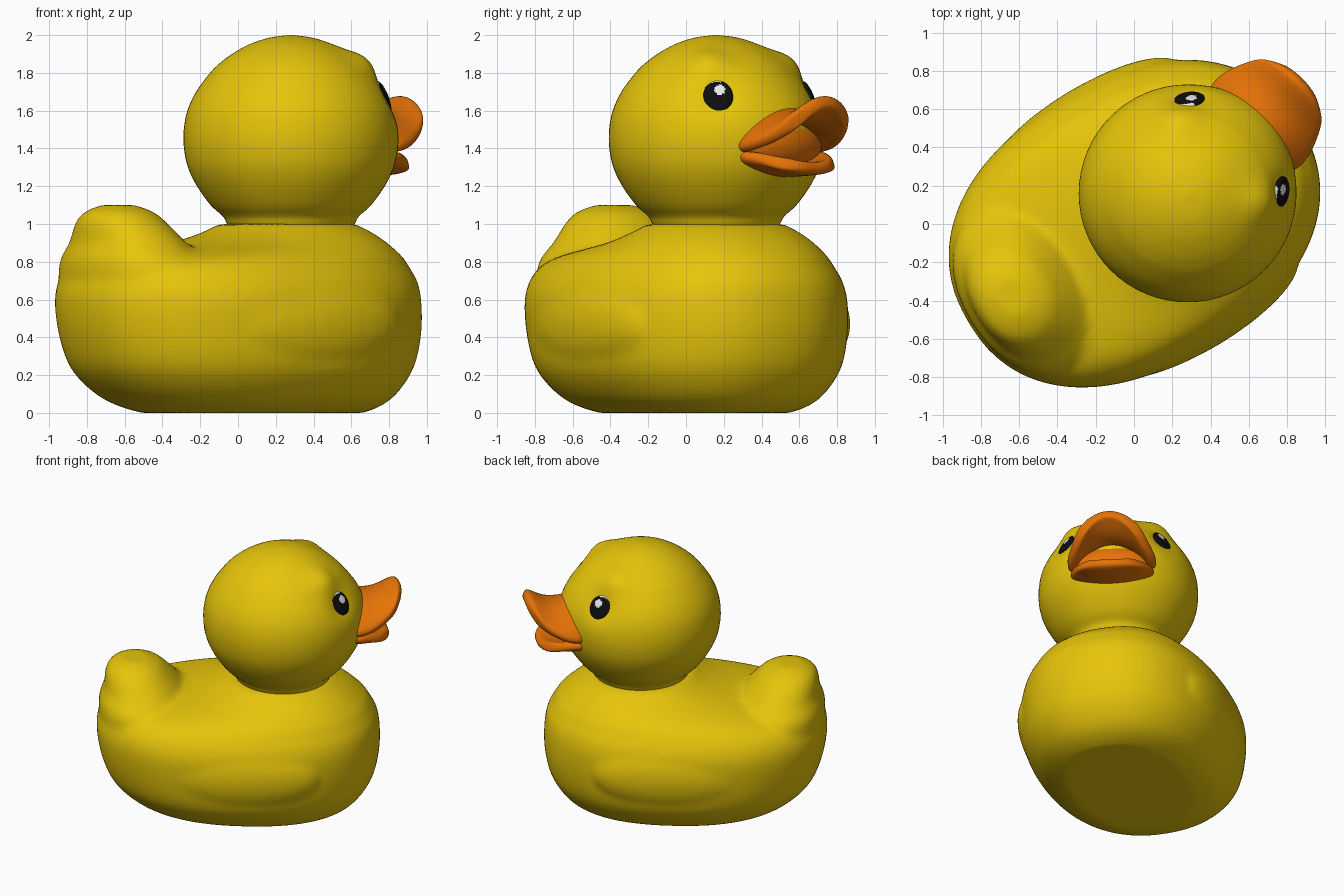
import bpy, bmesh, math
from mathutils import Vector, Matrix

if "Cube" in bpy.data.objects:
    bpy.data.objects.remove(bpy.data.objects["Cube"])

BODY_TURN = math.radians(31)     # body axis
HEAD_TURN = math.radians(45)     # head looks further sideways
HEAD = Vector((0.28, 0.16, 0))


def material(name, rgb):
    m = bpy.data.materials.new(name)
    m.diffuse_color = (*rgb, 1)
    m.use_nodes = True
    m.node_tree.nodes["Principled BSDF"].inputs["Base Color"].default_value = m.diffuse_color
    return m


YELLOW = material("duck yellow", (0.79, 0.555, 0.003))
ORANGE = material("bill orange", (0.79, 0.17, 0.002))
BLACK = material("eye black", (0.004, 0.004, 0.004))
WHITE = material("eye white", (0.8, 0.8, 0.8))


def finish(name, bm, mats):
    bmesh.ops.recalc_face_normals(bm, faces=bm.faces)
    for f in bm.faces:
        f.smooth = True
    me = bpy.data.meshes.new(name)
    bm.to_mesh(me)
    bm.free()
    for m in mats:
        me.materials.append(m)
    ob = bpy.data.objects.new(name, me)
    bpy.context.collection.objects.link(ob)
    return ob


def smooth_rings(rings, steps=4):
    """Add in-between rings along a Catmull-Rom curve."""
    p = [Vector(r) for r in rings]
    p = [p[0]] + p + [p[-1]]
    out = []
    for a, b, c, d in zip(p, p[1:], p[2:], p[3:]):
        for i in range(steps):
            t = i / steps
            out.append(0.5 * (2 * b + (c - a) * t + (2 * a - 5 * b + 4 * c - d) * t * t
                              + (3 * b - a - 3 * c + d) * t ** 3))
    return out + [p[-1]]


def loft(bm, rings, power=2.0, seg=64):
    """Stack horizontal superellipses (z, u centre, u radius, v radius) into a closed solid."""
    def sup(x):
        return math.copysign(abs(x) ** (2 / power), x)
    prev = None
    for z, c, a, b in smooth_rings(rings):
        ring = [bm.verts.new((c + a * sup(math.cos(2 * math.pi * k / seg)),
                              b * sup(math.sin(2 * math.pi * k / seg)), z)) for k in range(seg)]
        if prev:
            for k in range(seg):
                n = (k + 1) % seg
                bm.faces.new((prev[k], prev[n], ring[n], ring[k]))
        else:
            bm.faces.new(ring[::-1])
        prev = ring
    bm.faces.new(prev)


def ball(bm, centre, size, seg=32):
    m = Matrix.Translation(centre) @ Matrix.Diagonal((*size, 1))
    bmesh.ops.create_uvsphere(bm, u_segments=seg, v_segments=seg // 2, radius=1, matrix=m)


# Body, upturned tail and folded wings fused into one smooth skin
bm = bmesh.new()
loft(bm, [(0, .09, .62, .43), (.04, .07, .73, .54), (.1, .05, .825, .62), (.2, .03, .915, .695),
          (.3, .02, .965, .73), (.45, .01, 1.0, .747), (.6, 0, 1.008, .745),
          (.7, 0, .99, .715), (.77, .01, .94, .672), (.82, .06, .86, .63), (.86, .15, .725, .575),
          (.90, .25, .575, .512), (.95, .30, .45, .435), (1.0, .305, .35, .35)], 2.25)
loft(bm, [(.5, -.58, .37, .48), (.65, -.61, .375, .50), (.8, -.655, .335, .465), (.9, -.68, .275, .37),
          (1.0, -.72, .225, .28), (1.06, -.735, .175, .21), (1.1, -.74, .085, .11)], 2.15)
for side in (-1, 1):
    ball(bm, (.06, side * .59, .47), (.58, .18, .28))
body = finish("body_with_tail", bm, [YELLOW])
body.rotation_euler.z = BODY_TURN
mod = body.modifiers.new("fuse", 'REMESH')
mod.mode, mod.voxel_size, mod.use_smooth_shade = 'VOXEL', 0.022, True
mod = body.modifiers.new("soften", 'SMOOTH')
mod.factor, mod.iterations = 0.5, 10


# Head: lathe profile with brow and cheek bulges and eye sockets
def polar(angle, r, z):
    return Vector((r * math.cos(angle), r * math.sin(angle), z))


EYE_AZ = math.radians(45)        # eyes sit this far either side of the bill
bumps = [(polar(0, .57, 1.48), .025, .22)]
for s in (-1, 1):
    bumps += [(polar(s * EYE_AZ * 1.15, .39, 1.86), .036, .11), (polar(s * EYE_AZ, .50, 1.67), -.03, .10)]
bm = bmesh.new()
profile = [(.94, .30), (1.0, .338), (1.04, .36), (1.1, .425), (1.2, .497), (1.3, .545), (1.4, .566),
           (1.5, .567), (1.6, .548), (1.7, .502), (1.8, .428), (1.85, .378), (1.9, .312),
           (1.95, .222), (1.985, .12), (2.0, .015)]
loft(bm, [(z, 0, r, r) for z, r in profile])
for v in bm.verts:
    out = (v.co - Vector((0, 0, 1.43))).normalized()
    v.co += out * sum(h * math.exp(-((v.co - p).length / w) ** 2) for p, h, w in bumps)
head = finish("head", bm, [YELLOW])
head.location, head.rotation_euler.z = HEAD, HEAD_TURN

# Eyes: flattened balls with a white glint and a white rim at the upper back
for side, name in ((-1, "right_eye"), (1, "left_eye")):
    bm = bmesh.new()
    ball(bm, (0, 0, 0), (.03, .09, .099), seg=64)
    for f in bm.faces:
        c = f.calc_center_median()
        glint = c.x > 0 and math.hypot(c.y + side * .022, c.z - .04) < .028
        rim = c.x < .014 and c.z + .7 * side * c.y > .07
        f.material_index = int(glint or rim)
    eye = finish(name, bm, [BLACK, WHITE])
    az = HEAD_TURN + side * EYE_AZ
    eye.location = HEAD + polar(az, .486, 1.665)
    eye.rotation_euler = (0, math.radians(-20), az + side * math.radians(10))


# Bill halves: curved sheets, stations are (forward, half width, middle z, edge z)
def bill(name, stations, thick, blunt):
    bm = bmesh.new()
    n = 8
    rows = []
    for i, (w, hw, zc, ze) in enumerate(stations):
        t = i / (len(stations) - 1)
        row = []
        for k in range(n + 1):
            q = 2 * k / n - 1
            row.append(bm.verts.new((w - blunt * t * abs(q) ** 3, hw * q, ze + (zc - ze) * (1 - q * q))))
        rows.append(row)
    for a, b in zip(rows, rows[1:]):
        for k in range(n):
            bm.faces.new((a[k], a[k + 1], b[k + 1], b[k]))
    ob = finish(name, bm, [ORANGE])
    ob.location, ob.rotation_euler.z = HEAD, HEAD_TURN
    mod = ob.modifiers.new("thickness", 'SOLIDIFY')
    mod.thickness, mod.offset = thick, 0
    ob.modifiers.new("round", 'SUBSURF').levels = 2


bill("upper_bill", [(.42, .28, 1.58, 1.38), (.52, .315, 1.585, 1.385), (.62, .305, 1.565, 1.41),
                    (.72, .27, 1.585, 1.45), (.80, .235, 1.635, 1.50), (.845, .20, 1.655, 1.54)], .08, .06)
bill("lower_bill", [(.42, .28, 1.28, 1.37), (.51, .305, 1.28, 1.37), (.60, .27, 1.285, 1.36),
                    (.69, .23, 1.29, 1.33), (.76, .17, 1.30, 1.32)], .07, .05)

# Inside of the mouth
bm = bmesh.new()
ball(bm, (.48, 0, 1.42), (.135, .28, .14))
mouth = finish("mouth", bm, [ORANGE])
mouth.location, mouth.rotation_euler.z = HEAD, HEAD_TURN
